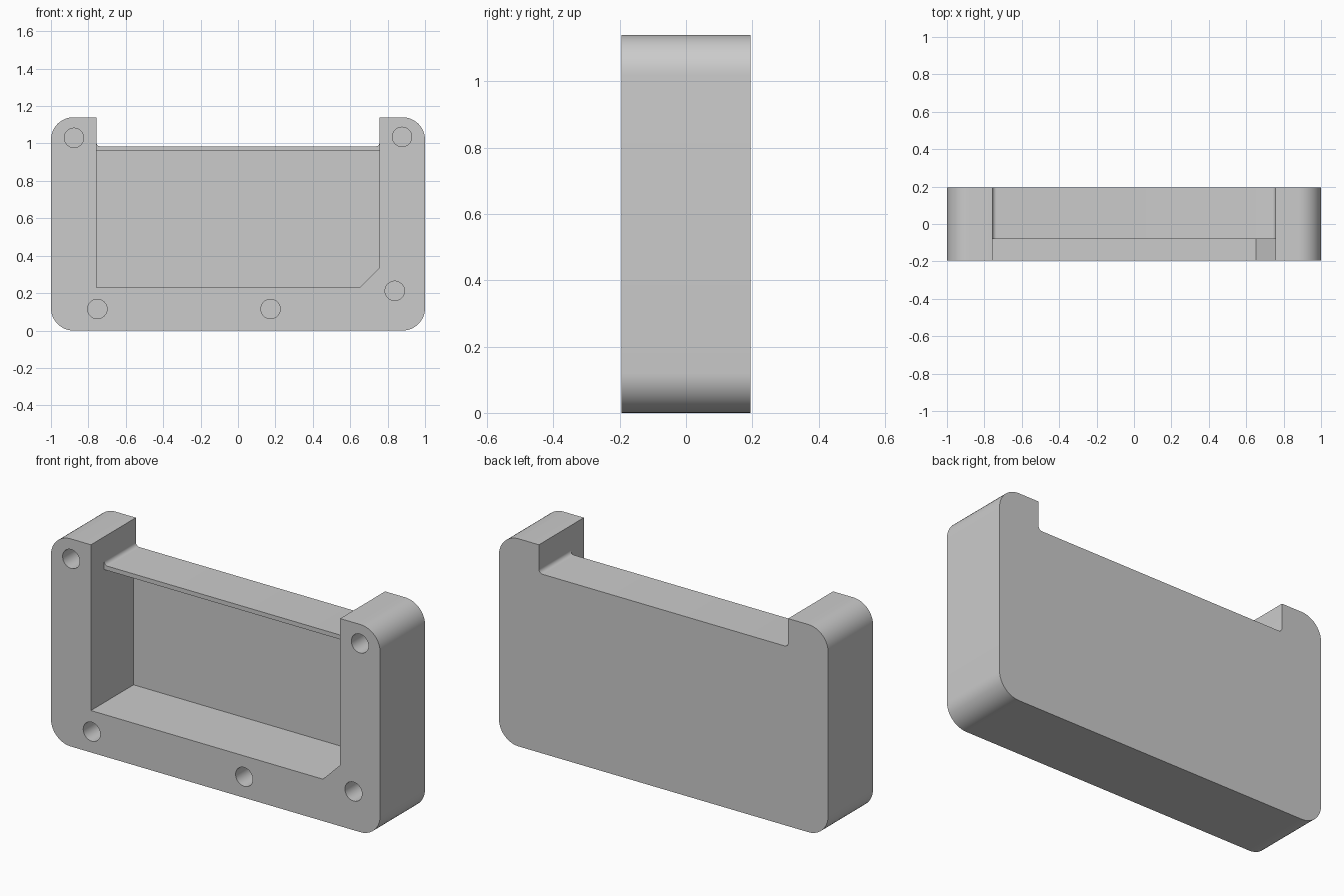
import bpy, bmesh
from math import sin, cos, radians, pi

cube = bpy.data.objects.get("Cube")
if cube:
    bpy.data.objects.remove(cube, do_unlink=True)

DEPTH, HEIGHT = 0.195, 1.14      # half depth, full height
WALL, LEDGE = 0.757, 0.984       # half opening width, notch level

grey = bpy.data.materials.new("light grey")
grey.use_nodes = True
colour = (0.6, 0.6, 0.6, 1)
grey.diffuse_color = colour
grey.node_tree.nodes["Principled BSDF"].inputs["Base Color"].default_value = colour


def arc(x, z, r, start, end, steps=12):
    """Points on an arc in the front plane, angles in degrees."""
    angles = [radians(start + (end - start) * i / steps) for i in range(steps + 1)]
    return [(x + r * cos(a), z + r * sin(a)) for a in angles]


def extrude(name, profile, y0, y1):
    """Solid made by sweeping a front-plane profile from y0 to y1."""
    bm = bmesh.new()
    face = bm.faces.new([bm.verts.new((x, y0, z)) for x, z in profile])
    swept = bmesh.ops.extrude_face_region(bm, geom=[face])["geom"]
    moved = [v for v in swept if isinstance(v, bmesh.types.BMVert)]
    bmesh.ops.translate(bm, verts=moved, vec=(0, y1 - y0, 0))
    bmesh.ops.recalc_face_normals(bm, faces=bm.faces[:])
    mesh = bpy.data.meshes.new(name)
    bm.to_mesh(mesh)
    bm.free()
    mesh.materials.append(grey)
    obj = bpy.data.objects.new(name, mesh)
    bpy.context.collection.objects.link(obj)
    return obj


def cut(target, cutter):
    """Subtract the cutter and discard it."""
    cutter.hide_render = True
    mod = target.modifiers.new("cut", "BOOLEAN")
    mod.operation, mod.solver, mod.object = "DIFFERENCE", "EXACT", cutter
    bpy.context.view_layer.objects.active = target
    bpy.ops.object.modifier_apply(modifier=mod.name)
    bpy.data.objects.remove(cutter, do_unlink=True)


# Rounded case outline with a filleted notch in the top
R, F = 0.12, 0.022
right_half = (arc(1 - R, R, R, -90, 0) + arc(1 - R, HEIGHT - R, R, 0, 90)
              + [(WALL, HEIGHT)] + arc(WALL - F, LEDGE + F, F, 0, -90, 6))
left_half = [(-x, z) for x, z in reversed(right_half)]
case = extrude("case_body", right_half + left_half, -DEPTH, DEPTH)

# Deep pocket with one chamfered corner
pocket = [(-WALL, 0.23), (0.652, 0.23), (WALL, 0.335), (WALL, 0.96), (-WALL, 0.96)]
cut(case, extrude("pocket_cutter", pocket, -0.3, 0.175))

# Front opening that sets the top ledge back
slot = [(-WALL, 0.8), (WALL, 0.8), (WALL, 1.3), (-WALL, 1.3)]
cut(case, extrude("slot_cutter", slot, -0.3, -0.08))

# Blind screw holes in the front rim
for x, z in [(-0.877, 1.03), (0.877, 1.035), (-0.752, 0.115), (0.174, 0.115), (0.838, 0.212)]:
    cut(case, extrude("hole_cutter", arc(x, z, 0.052, 0, 360, 32)[:-1], -0.3, 0.1))

# Smooth rounded corners, crisp edges elsewhere
case.select_set(True)
bpy.context.view_layer.objects.active = case
bpy.ops.object.shade_smooth_by_angle(angle=radians(30))
